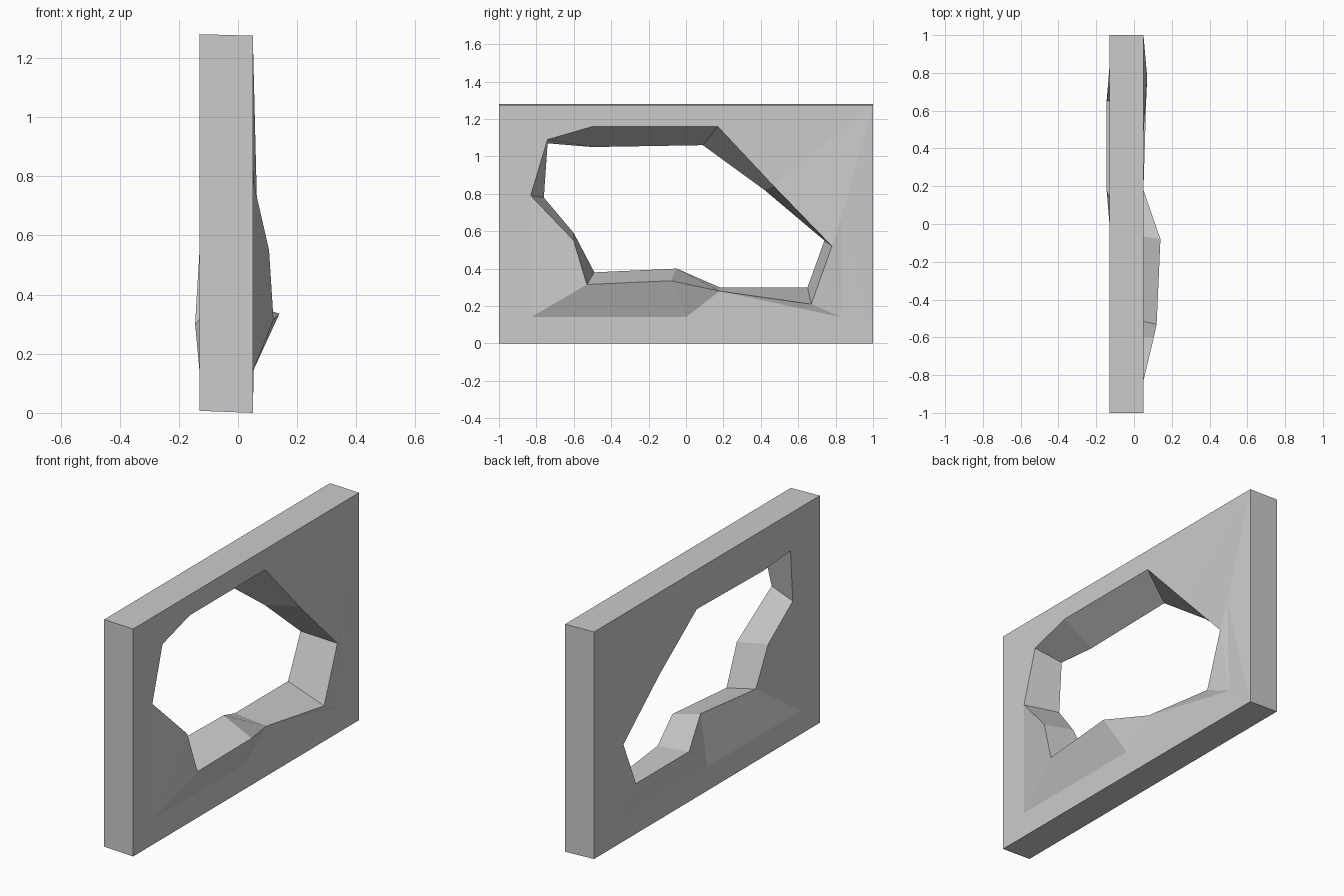
import bpy
import bmesh

cube = bpy.data.objects.get("Cube")
if cube:
    bpy.data.objects.remove(cube)

# Single plain stone colour
stone = bpy.data.materials.new("pale grey stone")
stone.use_nodes = True
colour = (0.6, 0.6, 0.6, 1)
stone.diffuse_color = colour
stone.node_tree.nodes["Principled BSDF"].inputs["Base Color"].default_value = colour

RIGHT, LEFT = -0.13, 0.05
RIM = "abcdefghijk"
CORNERS = "STUV"
RING = "lmnop"

# Opening rims as (x, y, z), clockwise seen from the left side
left_rim = [(LEFT, -.74, 1.09), (LEFT, -.5, 1.16), (LEFT, .17, 1.16),
            (LEFT, .47, .84), (.07, .78, .52), (.065, .67, .21),
            (LEFT, .18, .28), (.14, -.08, .335), (.12, -.53, .315),
            (.105, -.6, .55), (LEFT, -.83, .79)]
right_rim = [(RIGHT, -.74, 1.07), (RIGHT, -.5, 1.05), (RIGHT, .09, 1.06),
             (RIGHT, .42, .82), (RIGHT, .74, .55), (-.145, .65, .3),
             (-.145, .18, .3), (-.055, -.05, .4), (-.09, -.49, .38),
             (-.09, -.6, .59), (RIGHT, -.76, .78)]

# Facets of one broad face, spelled with corner, ring and rim letters
FACETS = ("STnml TUo Upo Ton UVbc Vab Ucp pcd pdo ode oen nef nfg ngm "
          "mgh mhil lij ljk Slk SkaV").split()


def side_points(bm, rim, x, bottom, top, bulge):
    """Create the named vertices of one broad face."""
    corners = [(x, -1, bottom), (x, 1, bottom), (x, 1, top), (x, -1, top)]
    ring = [(x, -.83, .14), (x, 0, .14), (x, .83, .14),
            (x + bulge, .83, .67), (x, .83, 1.14)]
    names = RIM + CORNERS + RING
    return {n: bm.verts.new(p) for n, p in zip(names, rim + corners + ring)}


def bridge(bm, first, second, loop):
    """Join matching closed loops of the two broad faces."""
    for a, b in zip(loop, loop[1:] + loop[0]):
        bm.faces.new((first[a], first[b], second[b], second[a]))


# Broad faces
bm = bmesh.new()
left = side_points(bm, left_rim, LEFT, 0, 1.275, .015)
right = side_points(bm, right_rim, RIGHT, .007, 1.28, 0)
for facet in FACETS:
    bm.faces.new([left[n] for n in facet])
    bm.faces.new([right[n] for n in reversed(facet)])

# Outer edges and the walls of the opening
bridge(bm, left, right, CORNERS)
bridge(bm, left, right, RIM)
bmesh.ops.recalc_face_normals(bm, faces=bm.faces[:])

mesh = bpy.data.meshes.new("broken_wall")
bm.to_mesh(mesh)
bm.free()
mesh.materials.append(stone)
wall = bpy.data.objects.new("broken_wall", mesh)
bpy.context.collection.objects.link(wall)
